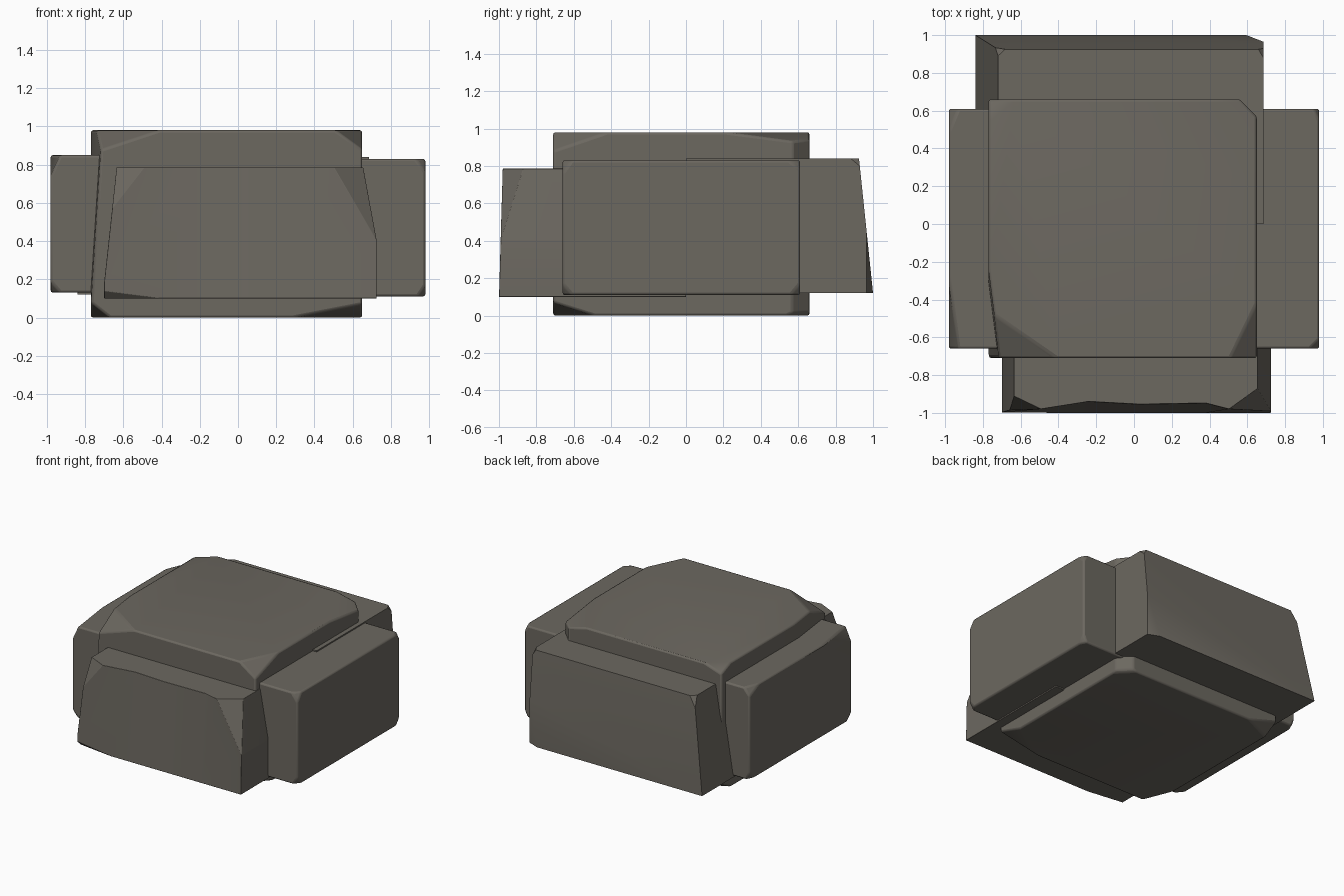
import bpy, bmesh
from mathutils import Vector

if "Cube" in bpy.data.objects:
    bpy.data.objects.remove(bpy.data.objects["Cube"])

stone = bpy.data.materials.new("warm_grey_stone")
stone.diffuse_color = (0.150, 0.138, 0.117, 1)
stone.use_nodes = True
stone.node_tree.nodes["Principled BSDF"].inputs["Base Color"].default_value = stone.diffuse_color


def block(name, lo, hi, cuts, waves=(), bevel=0.012):
    """Box with planar chips. Each cut: corner signs + distances cut along x, y, z (0 = parallel)."""
    bm = bmesh.new()
    bmesh.ops.create_cube(bm, size=1)
    for v in bm.verts:
        v.co = [lo[i] if v.co[i] < 0 else hi[i] for i in range(3)]

    def geom():
        return bm.verts[:] + bm.edges[:] + bm.faces[:]

    for sign, dist in cuts:
        s = [1 if c == "+" else -1 for c in sign]
        p = Vector([hi[i] if s[i] > 0 else lo[i] for i in range(3)])
        n = Vector([s[i] / dist[i] if dist[i] else 0 for i in range(3)])
        k = next(i for i in range(3) if dist[i])
        p[k] -= s[k] * dist[k]
        bmesh.ops.bisect_plane(bm, geom=geom(), plane_co=p, plane_no=n.normalized(),
                               clear_outer=True)
        bmesh.ops.holes_fill(bm, edges=[e for e in bm.edges if e.is_boundary])
    # uneven weathering of the front upper edge
    for x, dy in waves:
        bmesh.ops.bisect_plane(bm, geom=geom(), plane_co=(x, 0, 0), plane_no=(1, 0, 0))
        for v in bm.verts:
            if abs(v.co.x - x) < 1e-4 and v.co.y < -0.9 and v.co.z > 0.5:
                v.co.y += dy
    bmesh.ops.recalc_face_normals(bm, faces=bm.faces[:])
    me = bpy.data.meshes.new(name)
    bm.to_mesh(me)
    bm.free()
    me.materials.append(stone)
    ob = bpy.data.objects.new(name, me)
    bpy.context.collection.objects.link(ob)
    m = ob.modifiers.new("worn_edges", "BEVEL")
    m.width, m.segments = bevel, 2
    m.limit_method, m.angle_limit = "ANGLE", 0.5
    bpy.ops.object.select_all(action="DESELECT")
    ob.select_set(True)
    bpy.context.view_layer.objects.active = ob
    bpy.ops.object.shade_smooth_by_angle(angle=0.5)


# tall middle stone: shows at top and bottom
block("middle_stone", (-0.77, -0.71, 0), (0.65, 0.66, 0.98), [
    ("--+", (0.06, 0.47, 0.95)), ("--+", (0.36, 0.25, 0.12)),
    ("+-+", (0.14, 0.29, 0.10)), ("+++", (0.09, 0.09, 0)),
    ("+++", (0.25, 0.45, 0.06)), ("-++", (0.15, 0.12, 0.05)),
    ("+--", (0.36, 0.22, 0.07)), ("---", (0.10, 0.25, 0.08)),
    ("++-", (0.12, 0.12, 0.06)), ("-+-", (0.25, 0.12, 0.07))])

# side stones
block("right_stone", (-0.1, -0.66, 0.11), (0.98, 0.61, 0.83), [
    ("+-+", (0.05, 0.05, 0.07)), ("+++", (0.03, 0.06, 0.05)),
    ("+--", (0.04, 0.05, 0.06)), ("++-", (0.03, 0.05, 0.06))])
block("left_stone", (-0.98, -0.66, 0.13), (0.1, 0.61, 0.85), [
    ("--+", (0.05, 0.38, 0.11)), ("-++", (0.05, 0.12, 0.06)),
    ("---", (0.05, 0.06, 0.06)), ("-+-", (0.03, 0.06, 0.06))])

# front stone, narrower at its top and chipped at the upper right
block("front_stone", (-0.70, -1.0, 0.10), (0.725, 0, 0.785), [
    ("--+", (0.065, 0, 0.6)), ("+-+", (0.07, 0, 0.38)),
    ("+-+", (0.25, 0.18, 0.40)), ("--+", (0.25, 0.12, 0.30)),
    ("--+", (0, 0.02, 0.7)), ("---", (0.3, 0.04, 0.04))],
    waves=[(-0.24, 0.04), (0.03, -0.0), (0.38, 0.025)])

# back stone, leaning inward toward its top
block("back_stone", (-0.84, 0, 0.12), (0.685, 1.0, 0.84), [
    ("-++", (0, 0.075, 0.72)), ("-++", (0.12, 0, 0.72)),
    ("-++", (0.24, 0.22, 0.32)), ("+++", (0.09, 0.035, 0)),
    ("+++", (0.07, 0.12, 0.1))])
